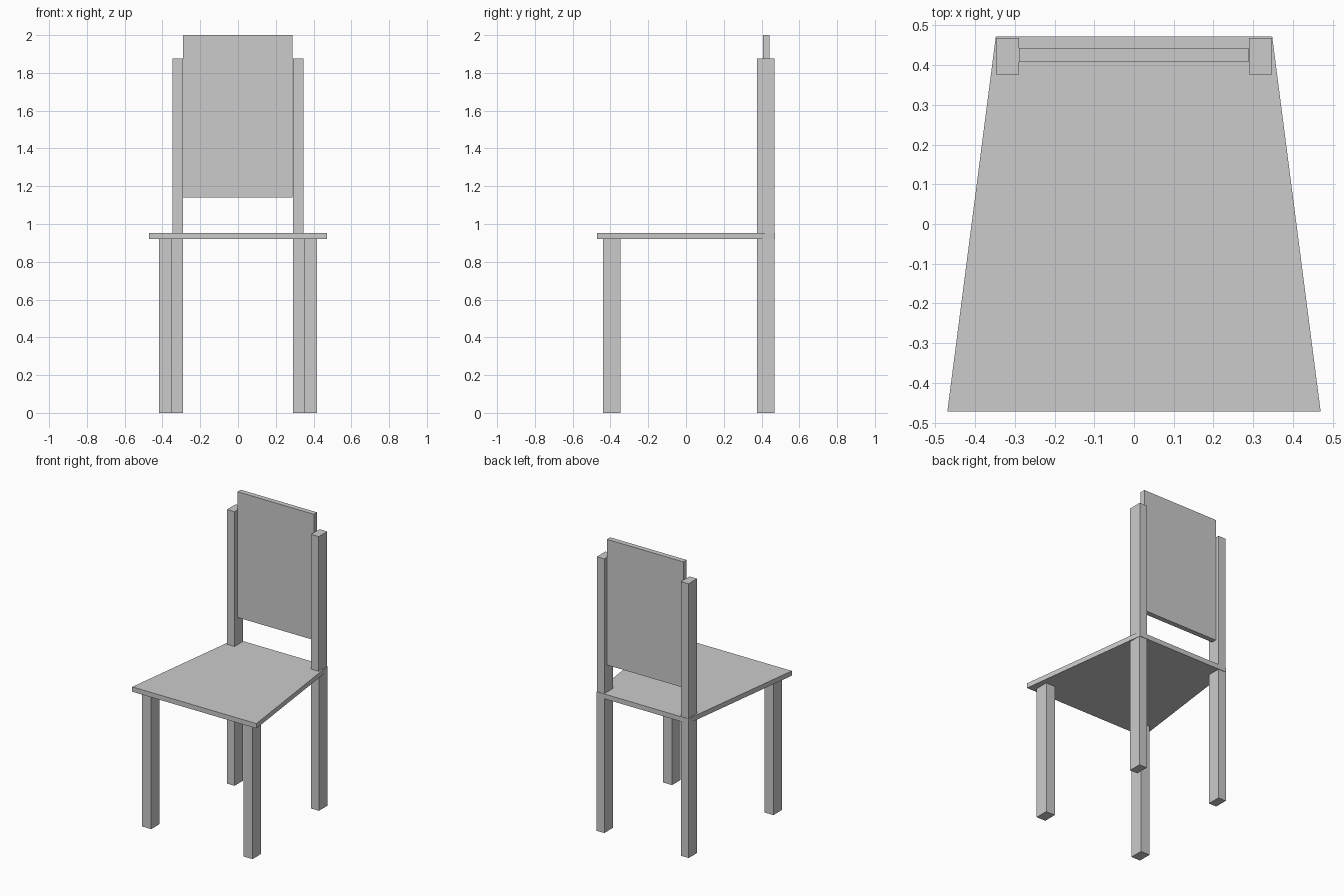
import bpy
import bmesh

default = bpy.data.objects.get("Cube")
if default:
    bpy.data.objects.remove(default, do_unlink=True)

grey = bpy.data.materials.new("plain_grey")
grey.use_nodes = True
colour = (0.6, 0.6, 0.6, 1)
grey.diffuse_color = colour
grey.node_tree.nodes["Principled BSDF"].inputs["Base Color"].default_value = colour


def prism(name, outline, bottom, top):
    """Extrude a counter-clockwise plan outline between two heights."""
    mesh = bpy.data.meshes.new(name)
    bm = bmesh.new()
    face = bm.faces.new([bm.verts.new((x, y, bottom)) for x, y in outline])
    result = bmesh.ops.extrude_face_region(bm, geom=[face])
    for item in result["geom"]:
        if isinstance(item, bmesh.types.BMVert):
            item.co.z = top
    bmesh.ops.recalc_face_normals(bm, faces=bm.faces)
    bm.to_mesh(mesh)
    bm.free()
    mesh.materials.append(grey)
    obj = bpy.data.objects.new(name, mesh)
    bpy.context.collection.objects.link(obj)
    return obj


def box(name, x, y, z):
    (x0, x1), (y0, y1) = sorted(x), y
    return prism(name, [(x0, y0), (x1, y0), (x1, y1), (x0, y1)], *z)


SEAT_BOTTOM, SEAT_TOP = 0.92, 0.953

# Tapered seat, wider at the front
prism("seat", [(-0.47, -0.472), (0.47, -0.472), (0.348, 0.472), (-0.348, 0.472)],
      SEAT_BOTTOM, SEAT_TOP)

# Mirrored legs and back posts
for side, s in (("left", 1), ("right", -1)):
    box(f"front_leg_{side}", (s * 0.349, s * 0.418), (-0.44, -0.348), (0, SEAT_BOTTOM))
    box(f"back_leg_{side}", (s * 0.29, s * 0.349), (0.377, 0.469), (0, SEAT_BOTTOM))
    box(f"back_post_{side}", (s * 0.29, s * 0.347), (0.377, 0.469), (SEAT_TOP, 1.875))

# Backrest panel between the posts
box("backrest", (-0.29, 0.288), (0.408, 0.443), (1.14, 2.0))
